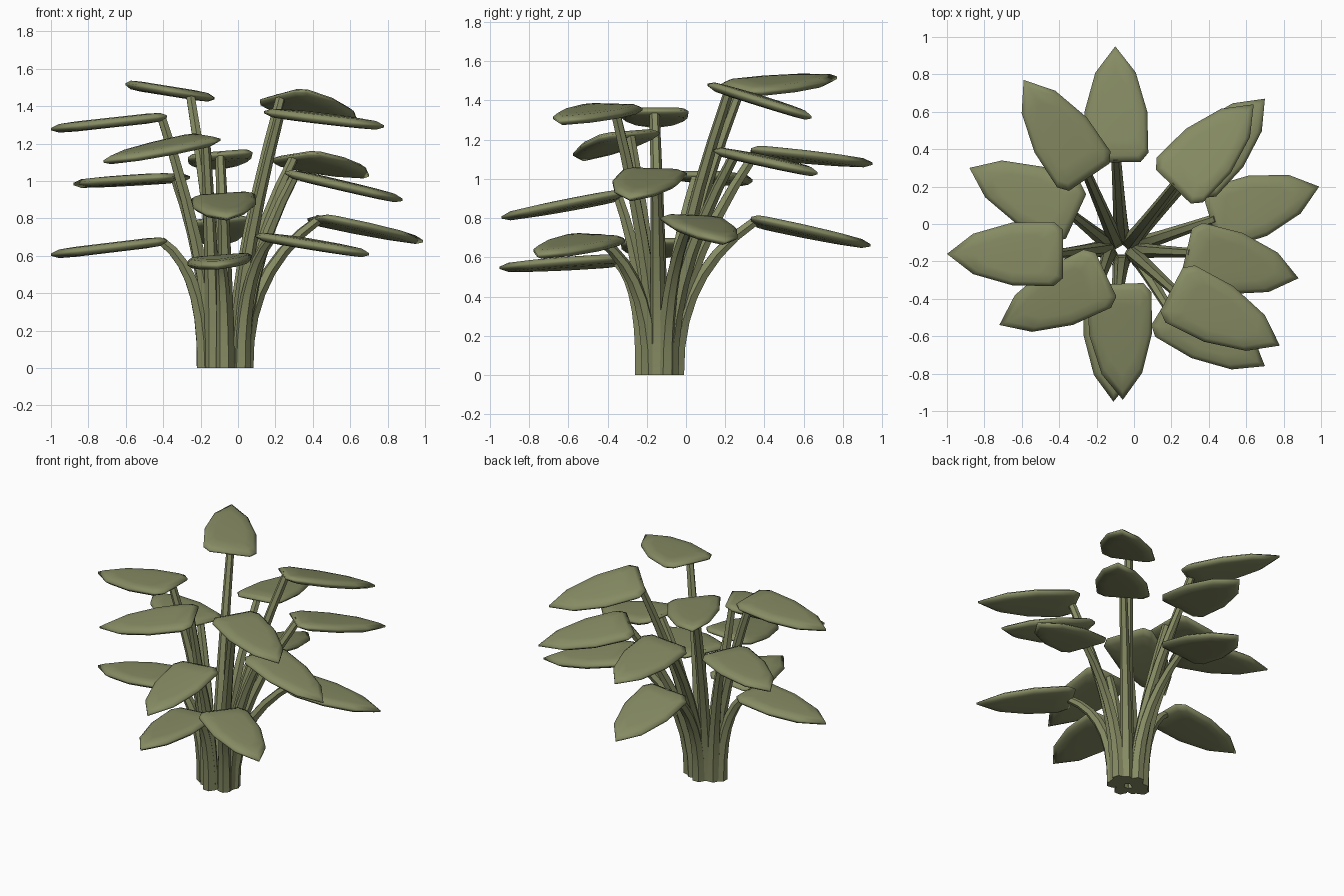
import bpy, bmesh, math
from mathutils import Vector

cube = bpy.data.objects.get("Cube")
if cube:
    bpy.data.objects.remove(cube, do_unlink=True)

green = bpy.data.materials.new("olive_green")
green.use_nodes = True
colour = (0.24, 0.26, 0.125, 1)
green.diffuse_color = colour
green.node_tree.nodes["Principled BSDF"].inputs["Base Color"].default_value = colour

CENTRE = Vector((-0.065, -0.13, 0))

# Half outline of a leaf: distance from the stalk end, half width
HALF = [(0, 0.13), (0.05, 0.172), (0.27, 0.168), (0.48, 0.108)]
OUTLINE = HALF + [(0.62, 0)] + [(s, -w) for s, w in reversed(HALF)]
# Layers from underside to top: outline scale, height
LAYERS = [(0.6, -0.027), (0.87, -0.023), (1, -0.006),
          (1, 0.006), (0.87, 0.023), (0.6, 0.027)]


def finish(bm, name, angle):
    bmesh.ops.recalc_face_normals(bm, faces=bm.faces)
    mesh = bpy.data.meshes.new(name)
    bm.to_mesh(mesh)
    bm.free()
    mesh.materials.append(green)
    obj = bpy.data.objects.new(name, mesh)
    bpy.context.collection.objects.link(obj)
    bpy.ops.object.select_all(action='DESELECT')
    obj.select_set(True)
    bpy.context.view_layer.objects.active = obj
    bpy.ops.object.shade_smooth_by_angle(angle=math.radians(angle))


def skin(rings):
    """Join rings of points into a closed, capped tube."""
    bm = bmesh.new()
    loops = [[bm.verts.new(p) for p in ring] for ring in rings]
    n = len(loops[0])
    for low, high in zip(loops, loops[1:]):
        for i in range(n):
            j = (i + 1) % n
            bm.faces.new((low[i], low[j], high[j], high[i]))
    bm.faces.new(loops[0][::-1])
    bm.faces.new(loops[-1])
    return bm


def leaf(name, base, tip, slope):
    along = Vector((tip[0] - base[0], tip[1] - base[1], 0))
    stretch = along.length / 0.62
    along.normalize()
    across = Vector((-along.y, along.x, 0))
    rings = []
    for scale, height in LAYERS:
        ring = []
        for s, w in OUTLINE:
            s = 0.28 + (s - 0.28) * scale
            p = along * s * stretch + across * w * scale
            p.z = slope[0] * p.x + slope[1] * p.y + height
            ring.append(base + p)
        rings.append(ring)
    finish(skin(rings), name, 80)


def stem(name, base, tip):
    out = Vector((tip[0] - CENTRE.x, tip[1] - CENTRE.y, 0)).normalized()
    spread = 1 - 0.45 * (base.z - 0.58) / 0.9
    foot = CENTRE + Vector((out.x * 0.12, out.y * 0.088, 0)) * spread
    bend = foot + Vector((0, 0, min(0.52, base.z * 0.8)))
    end = base + out * 0.03
    side = Vector((-out.y, out.x, 0))
    rings = []
    steps = 7
    for k in range(steps + 1):
        t = k / steps
        p = foot * (1 - t) ** 2 + bend * 2 * t * (1 - t) + end * t * t
        tangent = (bend - foot) * (1 - t) + (end - bend) * t
        normal = side.cross(tangent.normalized())
        radius = 0.047 - 0.021 * t
        turns = [math.tau * i / 6 for i in range(6)]
        rings.append([p + (side * math.cos(a) + normal * math.sin(a)) * radius
                      for a in turns])
    finish(skin(rings), name, 30)


# Each branch: leaf base, leaf tip in plan, slope of the leaf along x and y
BRANCHES = {
    "back_upper": ((-0.095, 0.33, 1.14), (-0.1, 0.95), (0.08, -0.1)),
    "back_lower": ((-0.095, 0.33, 0.79), (-0.1, 0.94), (0.08, -0.21)),
    "back_right_top": ((-0.24, 0.25, 1.46), (-0.59, 0.77), (-0.16, 0.0)),
    "right_middle": ((-0.31, 0.04, 1.02), (-0.88, 0.3), (0.05, -0.03)),
    "right_upper": ((-0.38, -0.16, 1.345), (-1.0, -0.16), (0.11, 0.0)),
    "right_lower": ((-0.38, -0.16, 0.68), (-1.0, -0.16), (0.12, 0.0)),
    "front_right_upper": ((-0.15, -0.27, 1.23), (-0.72, -0.54), (0.15, 0.15)),
    "front_upper": ((-0.08, -0.32, 0.92), (-0.06, -0.94), (0.06, 0.19)),
    "front_lower": ((-0.095, -0.33, 0.585), (-0.11, -0.95), (0.08, 0.06)),
    "front_left_upper": ((0.2, -0.35, 1.365), (0.78, -0.65), (-0.11, 0.03)),
    "front_left_lower": ((0.16, -0.43, 0.70), (0.70, -0.76), (-0.15, 0.03)),
    "left_middle": ((0.28, -0.15, 1.04), (0.88, -0.29), (-0.23, 0.02)),
    "left_lower": ((0.41, 0.02, 0.80), (0.99, 0.2), (-0.18, -0.1)),
    "back_left_upper": ((0.21, 0.2, 1.455), (0.64, 0.64), (-0.02, -0.3)),
    "back_left_middle": ((0.28, 0.23, 1.13), (0.70, 0.67), (-0.03, -0.2)),
}

for place, (base, tip, slope) in BRANCHES.items():
    leaf(place + "_leaf", Vector(base), tip, slope)
    stem(place + "_stem", Vector(base), tip)
